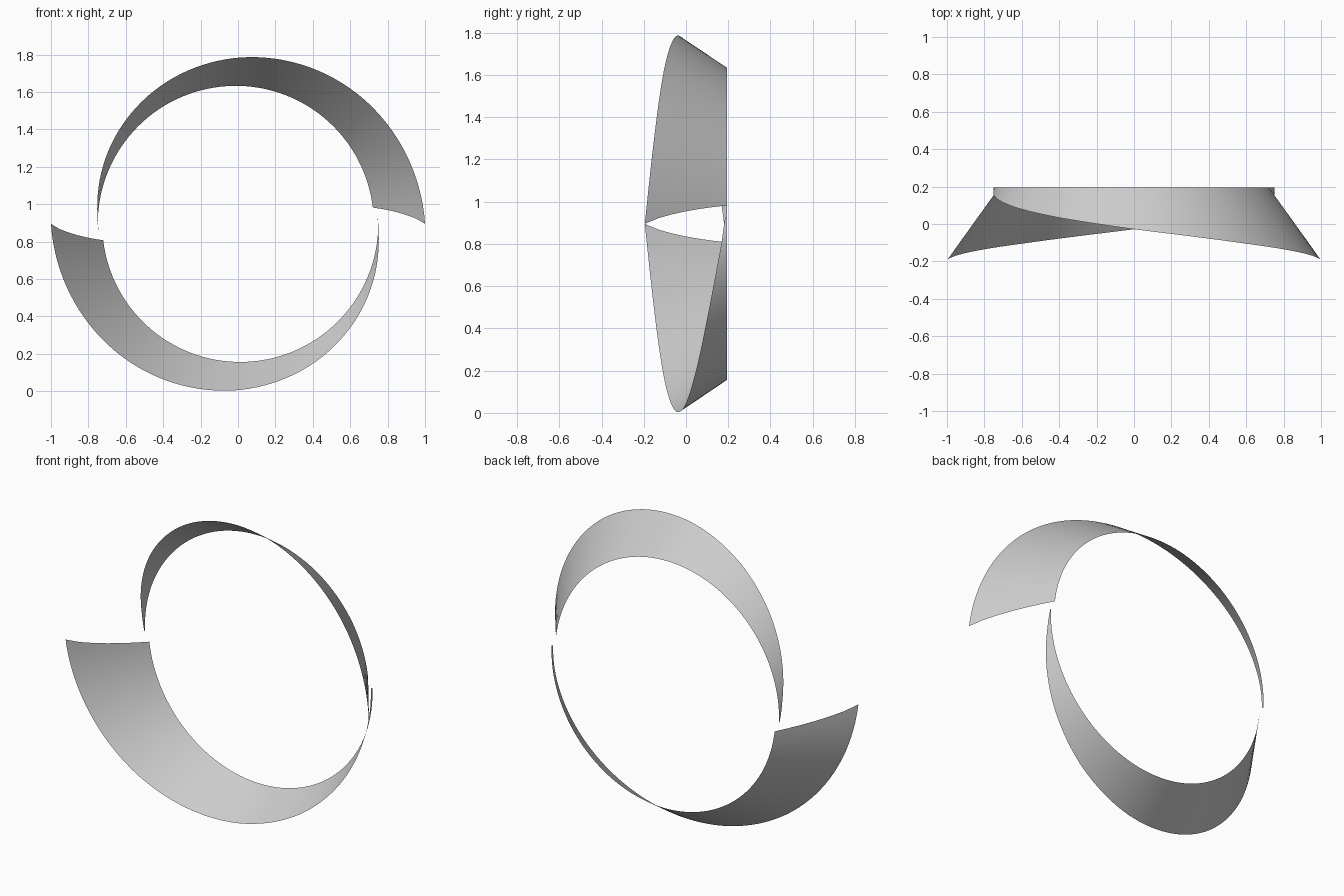
import bpy, bmesh
from math import sin, cos, radians, hypot, atan2, pi

cube = bpy.data.objects.get("Cube")
if cube:
    bpy.data.objects.remove(cube, do_unlink=True)

MID_Z = 0.895
BACK_Y = 0.195
STEPS, ROWS = 64, 6
TIP = 182.3          # angle where the blade tapers out, in degrees
START_SKEW = 6.9     # lag of the inner corner at the wide end

# Depth of the front rim against the angle along the blade
RIM = [(0, -0.195), (50, -0.106), (90, -0.028), (118, 0.033),
       (142, 0.09), (173, 0.168), (TIP, 0.185)]

mat = bpy.data.materials.new("plain grey")
mat.use_nodes = True
colour = (0.6, 0.6, 0.6, 1)
mat.diffuse_color = colour
mat.node_tree.nodes["Principled BSDF"].inputs["Base Color"].default_value = colour


def rim_depth(angle):
    for (a0, y0), (a1, y1) in zip(RIM, RIM[1:]):
        if angle <= a1:
            return y0 + (y1 - y0) * (angle - a0) / (a1 - a0)
    return RIM[-1][1]


def blade_point(u, v):
    """u runs from wide end to tip, v from front rim to back rim."""
    angle = TIP * u + START_SKEW * (1 - u) * v ** 0.8
    front_y = rim_depth(TIP * u)
    front_r = 0.74 + 0.667 * (BACK_Y - front_y)
    a = radians(angle)
    # back rim is a circle set slightly off the axis
    back_r = hypot(0.738 * cos(a) - 0.012, 0.738 * sin(a))
    r = front_r + (back_r - front_r) * v
    return r * cos(a), front_y + (BACK_Y - front_y) * v, r * sin(a)


def make_blade(name, side):
    bm = bmesh.new()
    grid = []
    for i in range(STEPS + 1):
        row = []
        for j in range(ROWS + 1):
            x, y, z = blade_point(i / STEPS, j / ROWS)
            row.append(bm.verts.new((side * x, y, MID_Z + side * z)))
        grid.append(row)
    for a, b in zip(grid, grid[1:]):
        for j in range(ROWS):
            bm.faces.new((a[j], a[j + 1], b[j + 1], b[j])).smooth = True
    mesh = bpy.data.meshes.new(name)
    bm.to_mesh(mesh)
    bm.free()
    mesh.materials.append(mat)
    obj = bpy.data.objects.new(name, mesh)
    bpy.context.collection.objects.link(obj)


# Two matching blades, half a turn apart
make_blade("upper_blade", 1)
make_blade("lower_blade", -1)
